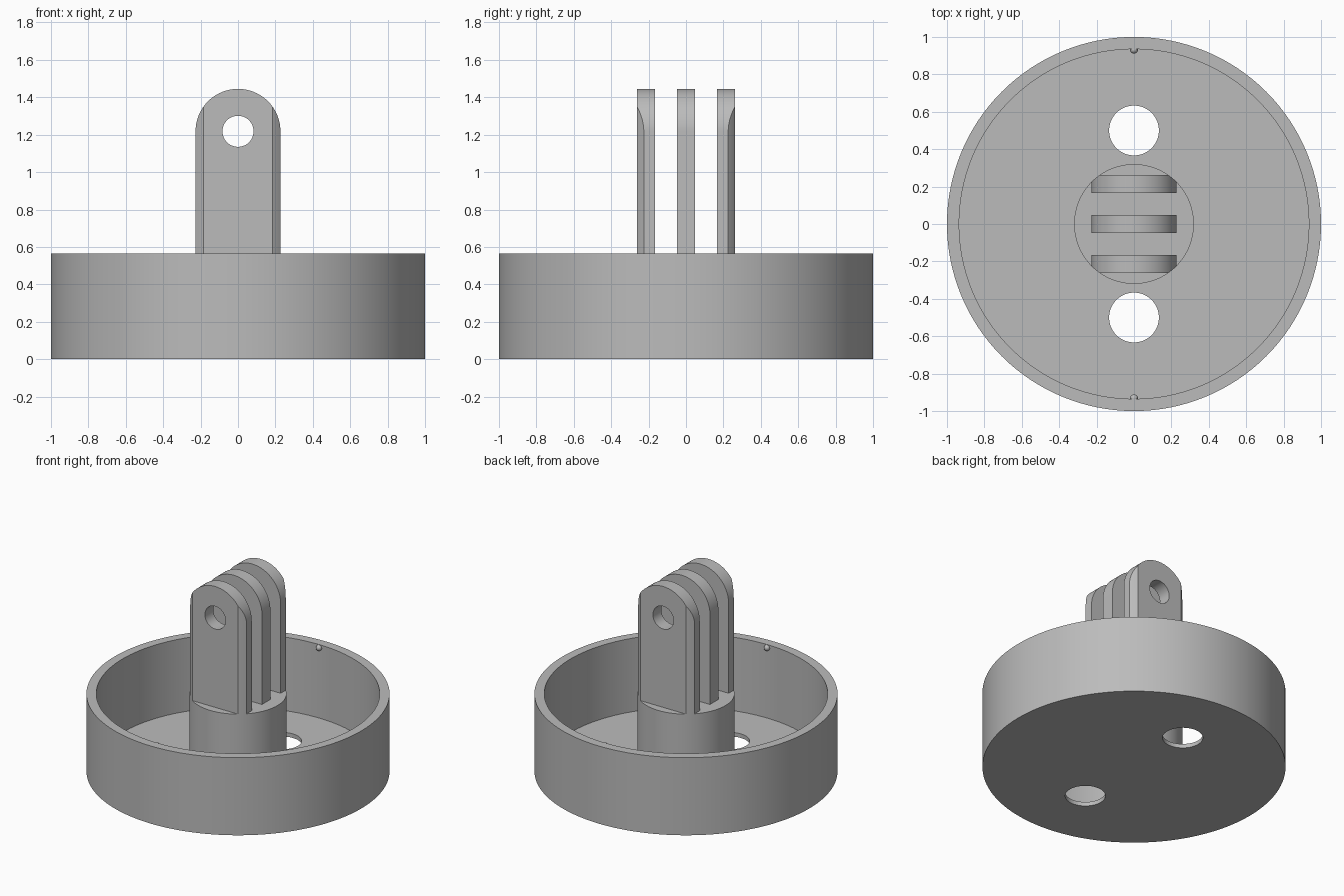
import bpy, bmesh, math
from mathutils import Matrix, Vector

if "Cube" in bpy.data.objects:
    bpy.data.objects.remove(bpy.data.objects["Cube"], do_unlink=True)

RIM, FLOOR = 0.565, 0.03
OUTER, INNER, POST = 1.0, 0.935, 0.32
FIN_W, FIN_T, EYE_Z, EYE_R = 0.227, 0.096, 1.218, 0.083
SEGS = 128

grey = bpy.data.materials.new("light grey plastic")
grey.use_nodes = True
grey.diffuse_color = (0.5, 0.5, 0.5, 1)
grey.node_tree.nodes["Principled BSDF"].inputs["Base Color"].default_value = (0.5, 0.5, 0.5, 1)


def finish(bm, name):
    bmesh.ops.remove_doubles(bm, verts=bm.verts, dist=1e-5)
    bmesh.ops.recalc_face_normals(bm, faces=bm.faces)
    mesh = bpy.data.meshes.new(name)
    bm.to_mesh(mesh)
    bm.free()
    mesh.materials.append(grey)
    obj = bpy.data.objects.new(name, mesh)
    bpy.context.collection.objects.link(obj)
    return obj


def lathe(name, profile):
    bm = bmesh.new()
    pts = [bm.verts.new((r, 0, z)) for r, z in profile]
    edges = [bm.edges.new(pair) for pair in zip(pts, pts[1:])]
    bmesh.ops.spin(bm, geom=pts + edges, cent=(0, 0, 0), axis=(0, 0, 1),
                   angle=math.tau, steps=SEGS)
    return finish(bm, name)


def cylinder(name, radius, depth, centre, tilt=0):
    bm = bmesh.new()
    bmesh.ops.create_cone(bm, cap_ends=True, segments=SEGS, radius1=radius, radius2=radius,
                          depth=depth,
                          matrix=Matrix.Translation(centre) @ Matrix.Rotation(tilt, 4, 'X'))
    return finish(bm, name)


def boolean(obj, tool, operation):
    mod = obj.modifiers.new("cut", 'BOOLEAN')
    mod.object, mod.operation, mod.solver = tool, operation, 'EXACT'
    bpy.context.view_layer.objects.active = obj
    bpy.ops.object.modifier_apply(modifier=mod.name)
    bpy.data.objects.remove(tool, do_unlink=True)


# Round cup with two drain holes in its floor
cup = lathe("cup", [(0, 0), (OUTER, 0), (OUTER, RIM), (INNER, RIM), (INNER, FLOOR), (0, FLOOR)])
for side in (-1, 1):
    boolean(cup, cylinder("hole_cutter", 0.133, 0.4, (0, side * 0.5, 0)), 'DIFFERENCE')

# Centre post
post = lathe("centre_post", [(0, 0.01), (POST, 0.01), (POST, RIM), (0, RIM)])


# Upright mounting fins: round-topped plates trimmed to the post's radius
def fin(name, y):
    bm = bmesh.new()
    outline = [(-FIN_W, RIM - 0.02), (FIN_W, RIM - 0.02)]
    outline += [(FIN_W * math.cos(math.pi * i / 48), EYE_Z + FIN_W * math.sin(math.pi * i / 48))
                for i in range(49)]
    face = bm.faces.new([bm.verts.new((x, y - FIN_T / 2, z)) for x, z in outline])
    side = bmesh.ops.extrude_face_region(bm, geom=[face])
    moved = [v for v in side["geom"] if isinstance(v, bmesh.types.BMVert)]
    bmesh.ops.translate(bm, verts=moved, vec=Vector((0, FIN_T, 0)))
    obj = finish(bm, name)
    boolean(obj, cylinder("trim_cutter", POST, 2, (0, 0, 1.2)), 'INTERSECT')
    boolean(obj, cylinder("eye_cutter", EYE_R, 1, (0, 0, EYE_Z), math.pi / 2), 'DIFFERENCE')
    return obj


parts = [cup, post]
for name, y in (("front_fin", -0.214), ("middle_fin", 0), ("back_fin", 0.214)):
    parts.append(fin(name, y))

# Small locating bumps inside the rim
for name, y in (("front_bump", -0.932), ("back_bump", 0.932)):
    bm = bmesh.new()
    bmesh.ops.create_uvsphere(bm, u_segments=24, v_segments=12, radius=0.021,
                              matrix=Matrix.Translation((0, y, RIM - 0.022)))
    parts.append(finish(bm, name))

# Smooth curved walls, sharp rims
bpy.ops.object.select_all(action='DESELECT')
for obj in parts:
    obj.select_set(True)
bpy.context.view_layer.objects.active = cup
bpy.ops.object.shade_smooth_by_angle(angle=math.radians(30))
